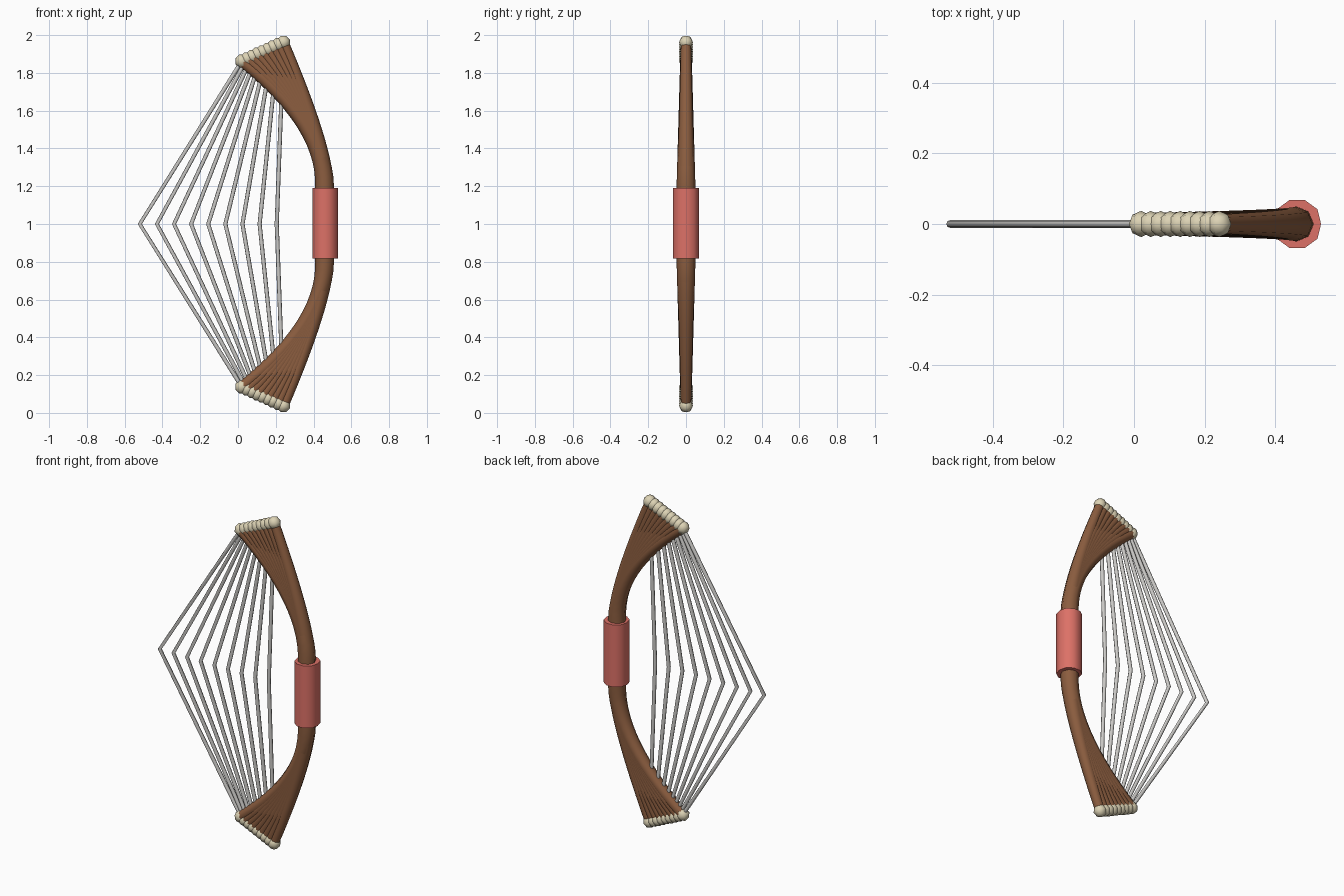
import bpy
import bmesh
from math import cos, sin, pi, radians
from mathutils import Vector, Matrix

STRANDS = 9
MID = 1.0  # height of the mirror plane

old = bpy.data.objects.get("Cube")
if old:
    bpy.data.objects.remove(old, do_unlink=True)


def material(name, rgb):
    m = bpy.data.materials.new(name)
    m.use_nodes = True
    m.diffuse_color = (*rgb, 1)
    bsdf = m.node_tree.nodes["Principled BSDF"]
    bsdf.inputs["Base Color"].default_value = (*rgb, 1)
    bsdf.inputs["Roughness"].default_value = 0.7
    return m


wood = material("brown wood", (0.26, 0.11, 0.05))
leather = material("red wrap", (0.72, 0.165, 0.135))
bone = material("pale bone", (0.72, 0.65, 0.46))
cord = material("silver cord", (0.6, 0.59, 0.57))


def finish(name, bm, mat, angle):
    bmesh.ops.recalc_face_normals(bm, faces=bm.faces)
    mesh = bpy.data.meshes.new(name)
    bm.to_mesh(mesh)
    bm.free()
    mesh.materials.append(mat)
    obj = bpy.data.objects.new(name, mesh)
    bpy.context.collection.objects.link(obj)
    bpy.ops.object.select_all(action="DESELECT")
    obj.select_set(True)
    bpy.context.view_layer.objects.active = obj
    bpy.ops.object.shade_smooth_by_angle(angle=radians(angle))
    return obj


def sweep(bm, path, radii, sides):
    """Round tube along a path lying in the xz plane."""
    rings = []
    for i, p in enumerate(path):
        along = path[min(i + 1, len(path) - 1)] - path[max(i - 1, 0)]
        side = Vector((along.z, 0, -along.x)).normalized()
        ring = []
        for k in range(sides):
            a = 2 * pi * k / sides
            ring.append(bm.verts.new(p + radii[i] * (cos(a) * side + sin(a) * Vector((0, 1, 0)))))
        rings.append(ring)
    for low, high in zip(rings, rings[1:]):
        for k in range(sides):
            n = (k + 1) % sides
            bm.faces.new((low[k], low[n], high[n], high[k]))
    bm.faces.new(rings[0])
    bm.faces.new(rings[-1])


def flip(p):
    return Vector((p.x, p.y, 2 * MID - p.z))


def tip(f):
    return Vector((0.02, 0, 1.862)).lerp(Vector((0.241, 0, 1.962)), f)


# Fanned limbs, cord strings and end beads, one of each per strand
limbs, strings, beads = bmesh.new(), bmesh.new(), bmesh.new()
STEPS = 14
for s in range(STRANDS):
    f = s / (STRANDS - 1)
    start = Vector((0.458, 0, 1.2))
    bend = Vector((0.46, 0, 1.53 - 0.11 * f))
    end = tip(f)
    upper, radii = [], []
    for i in range(STEPS + 1):
        t = i / STEPS
        upper.append(start * (1 - t) ** 2 + bend * 2 * t * (1 - t) + end * t * t)
        radii.append(0.05 + (0.031 - 0.004 * f - 0.05) * t)
    sweep(limbs, [flip(p) for p in reversed(upper)] + upper, radii[::-1] + radii, 8)

    apex = Vector((-0.52 + 0.725 * f, 0, MID))
    sweep(strings, [flip(end), apex, end], [0.011] * 3, 8)

    for place, turn in ((end, -23), (flip(end), 23)):
        matrix = Matrix.Translation(place) @ Matrix.Rotation(radians(turn), 4, "Y")
        bmesh.ops.create_uvsphere(beads, u_segments=8, v_segments=4, radius=0.037, matrix=matrix)

finish("fanned_limbs", limbs, wood, 60)
finish("strings", strings, cord, 60)
finish("end_beads", beads, bone, 80)

# Ten-sided wrapped grip
grip = bmesh.new()
matrix = Matrix.Translation((0.4615, 0, 1.004)) @ Matrix.Rotation(pi / 2, 4, "Z")
bmesh.ops.create_cone(grip, cap_ends=True, segments=10, radius1=0.071, radius2=0.071,
                      depth=0.374, matrix=matrix)
for v in grip.verts:  # keep a corner pointing to the front and the back
    v.co.x = max(min(v.co.x, 0.529), 0.394)
finish("grip", grip, leather, 50)
